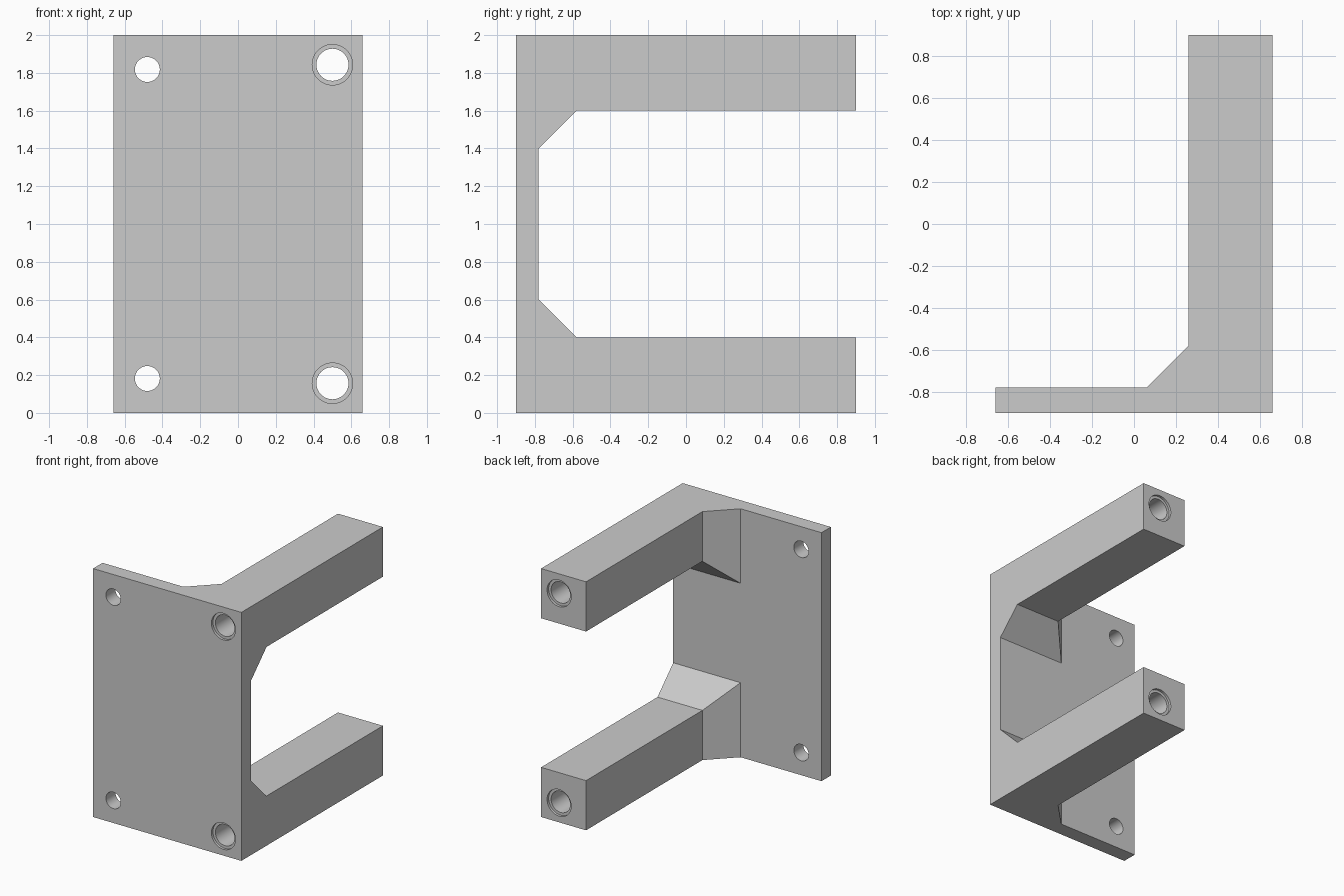
import bpy, bmesh, math

if "Cube" in bpy.data.objects:
    bpy.data.objects.remove(bpy.data.objects["Cube"])

grey = bpy.data.materials.new("plain grey")
grey.diffuse_color = (0.6, 0.6, 0.6, 1)
grey.use_nodes = True
grey.node_tree.nodes["Principled BSDF"].inputs["Base Color"].default_value = grey.diffuse_color


def loft(name, rings):
    """Closed solid through rings that have equal point counts."""
    bm = bmesh.new()
    loops = [[bm.verts.new(p) for p in ring] for ring in rings]
    n = len(loops[0])
    for a, b in zip(loops, loops[1:]):
        for i in range(n):
            j = (i + 1) % n
            bm.faces.new((a[i], a[j], b[j], b[i]))
    bm.faces.new(loops[0])
    bm.faces.new(loops[-1])
    bmesh.ops.recalc_face_normals(bm, faces=bm.faces)
    mesh = bpy.data.meshes.new(name)
    bm.to_mesh(mesh)
    bm.free()
    mesh.materials.append(grey)
    obj = bpy.data.objects.new(name, mesh)
    bpy.context.collection.objects.link(obj)
    return obj


def rect(x0, x1, y, z0, z1):
    return [(x0, y, z0), (x1, y, z0), (x1, y, z1), (x0, y, z1)]


def lathe(name, x, z, profile, n=48):
    """Round cutter along y from (y, radius) pairs."""
    return loft(name, [[(x + r * math.cos(math.tau * i / n), y,
                         z + r * math.sin(math.tau * i / n)) for i in range(n)]
                       for y, r in profile])


def flip(z, top):
    return 2 - z if top else z


# Mounting plate
bracket = loft("bracket", [rect(-0.66, 0.66, -0.9, 0, 2),
                           rect(-0.66, 0.66, -0.78, 0, 2)])
tools = []
for top in (False, True):
    # Arm with a flared root
    sections = [(0.06, -0.78, 0.6), (0.26, -0.58, 0.4), (0.26, 0.9, 0.4)]
    arm = loft("arm", [rect(x, 0.66, y, flip(0, top), flip(h, top))
                       for x, y, h in sections])
    tools.append((arm, 'UNION'))
for top in (False, True):
    # Long bore with a shallow recess at each end
    bore = lathe("bore_cutter", 0.5, flip(0.157, top),
                 [(-1, 0.107), (-0.88, 0.107), (-0.88, 0.085),
                  (0.88, 0.085), (0.88, 0.107), (1, 0.107)])
    # Small screw hole through the plate
    hole = lathe("screw_hole_cutter", -0.48, flip(0.182, top),
                 [(-1, 0.066), (-0.7, 0.066)])
    tools += [(bore, 'DIFFERENCE'), (hole, 'DIFFERENCE')]

for tool, operation in tools:
    mod = bracket.modifiers.new(tool.name, 'BOOLEAN')
    mod.object, mod.operation, mod.solver = tool, operation, 'EXACT'

# Bake the joins and cuts, then drop the helper solids
bpy.context.view_layer.update()
graph = bpy.context.evaluated_depsgraph_get()
result = bpy.data.meshes.new_from_object(bracket.evaluated_get(graph))
bracket.modifiers.clear()
bracket.data = result
for tool, _ in tools:
    bpy.data.objects.remove(tool)

# Smooth bores, sharp edges
bpy.context.view_layer.objects.active = bracket
bracket.select_set(True)
bpy.ops.object.shade_smooth_by_angle(angle=math.radians(30))
